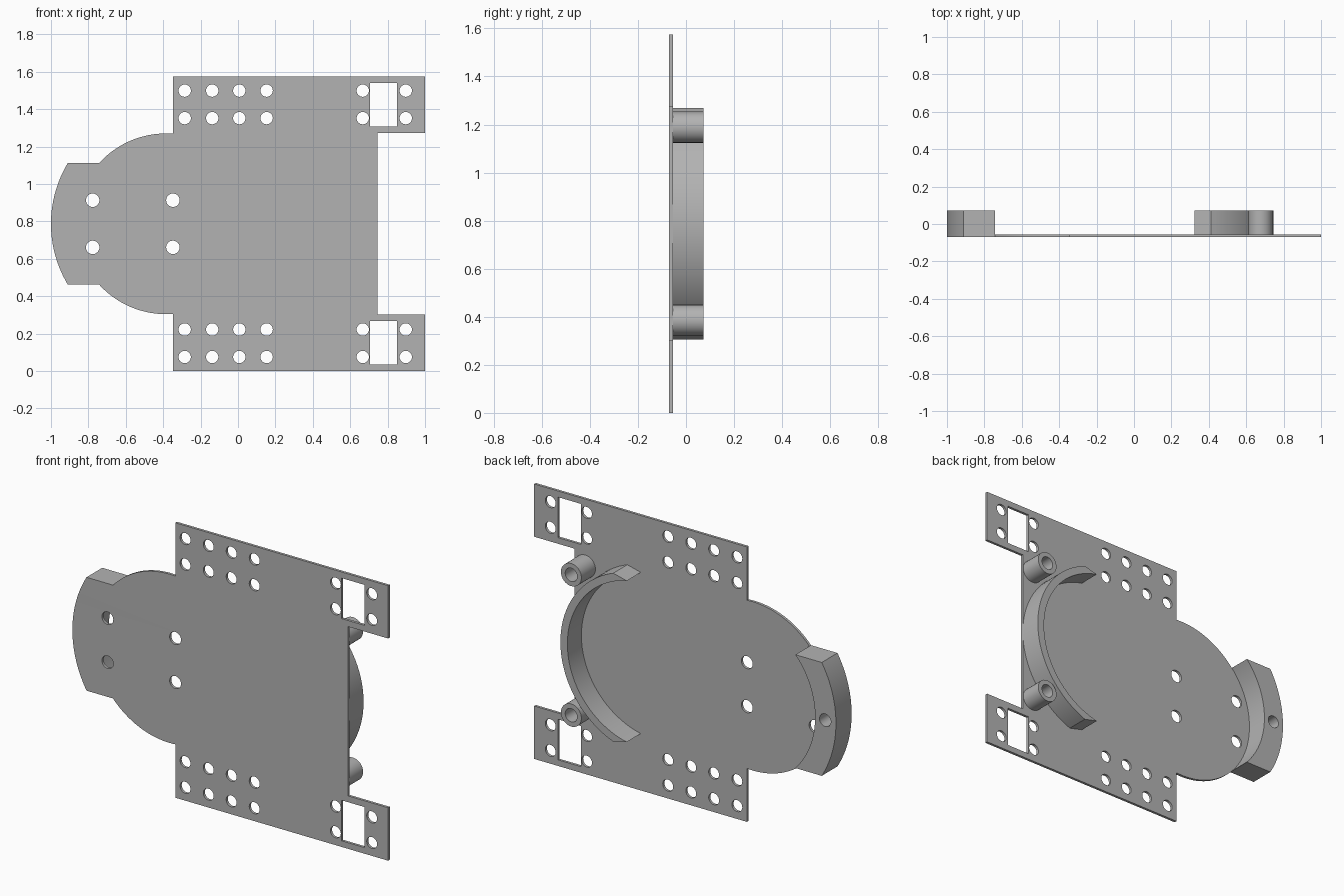
import bpy, bmesh
from math import radians, cos, sin
from mathutils import Matrix

if "Cube" in bpy.data.objects:
    bpy.data.objects.remove(bpy.data.objects["Cube"], do_unlink=True)

grey = bpy.data.materials.new("plain grey")
grey.use_nodes = True
color = (0.45, 0.45, 0.45, 1)
grey.diffuse_color = color
grey.node_tree.nodes["Principled BSDF"].inputs["Base Color"].default_value = color

MID = 0.787                              # height of the symmetry line
FRONT, FACE, BACK = -0.07, -0.055, 0.072  # depth of plate front, plate back, raised parts


def arc(cx, cz, r, start, end, n=48):
    angles = [radians(start + (end - start) * i / n) for i in range(n + 1)]
    return [(cx + r * cos(a), cz + r * sin(a)) for a in angles]


def circle(cx, cz, r, n=32):
    return arc(cx, cz, r, 0, 360, n)[:-1]


def box(x0, x1, z0, z1):
    return [(x0, z0), (x1, z0), (x1, z1), (x0, z1)]


def slab(name, loops, y0, y1):
    """Extrude an outline with holes from depth y0 to y1."""
    curve = bpy.data.curves.new(name + " profile", "CURVE")
    curve.dimensions = "2D"
    curve.fill_mode = "BOTH"
    curve.extrude = (y1 - y0) / 2
    for loop in loops:
        spline = curve.splines.new("POLY")
        spline.points.add(len(loop) - 1)
        for point, (x, z) in zip(spline.points, loop):
            point.co = (x, z, 0, 1)
        spline.use_cyclic_u = True
    helper = bpy.data.objects.new(name + " helper", curve)
    bpy.context.collection.objects.link(helper)
    graph = bpy.context.evaluated_depsgraph_get()
    mesh = bpy.data.meshes.new_from_object(helper.evaluated_get(graph))
    bpy.data.objects.remove(helper, do_unlink=True)
    bpy.data.curves.remove(curve)

    # Stand the profile upright and weld it into a closed solid
    mesh.transform(Matrix.Translation((0, (y0 + y1) / 2, 0)) @ Matrix.Rotation(radians(90), 4, "X"))
    bm = bmesh.new()
    bm.from_mesh(mesh)
    bmesh.ops.remove_doubles(bm, verts=bm.verts, dist=0.0001)
    bmesh.ops.recalc_face_normals(bm, faces=bm.faces)
    bm.to_mesh(mesh)
    bm.free()
    mesh.materials.clear()
    mesh.materials.append(grey)
    obj = bpy.data.objects.new(name, mesh)
    bpy.context.collection.objects.link(obj)
    bpy.ops.object.select_all(action="DESELECT")
    obj.select_set(True)
    bpy.context.view_layer.objects.active = obj
    bpy.ops.object.shade_smooth_by_angle(angle=radians(30))
    return obj


# Base plate outline: body with two tabs, round nose and bumper footprint
def nose(a, b):
    return arc(-0.385, MID, 0.483, a, b)


bumper_edge = arc(-0.368, MID, 0.632, 149.1, 210.9)
outline = [(-0.348, 0), (1, 0), (1, 0.303), (0.745, 0.303),
           (0.745, 1.272), (1, 1.272), (1, 1.574), (-0.348, 1.574)]
outline += nose(85.6, 137.8) + bumper_edge + nose(222.2, 274.4)

# Mounting holes and slots, mirrored above and below the symmetry line
holes = []
for side in (-1, 1):
    for x in (-0.285, -0.138, 0.007, 0.153, 0.667, 0.897):
        for dz in (0.565, 0.712):
            holes.append(circle(x, MID + side * dz, 0.033))
    for x in (-0.777, -0.348):
        holes.append(circle(x, MID + side * 0.126, 0.036))
    holes.append(box(0.705, 0.85, *sorted((MID + side * 0.52, MID + side * 0.752))))
slab("base_plate", [outline] + holes, FRONT, FACE)

# Curved bumper block with a central blind hole
bumper = bumper_edge + nose(222.2, 137.8)
slab("bumper_block", [bumper, circle(-0.932, MID, 0.036)], FACE, BACK)

# C-shaped retaining wall
wall = arc(0.23, MID, 0.515, -69.5, 69.5) + arc(0.23, MID, 0.471, 78.4, -78.4)
slab("curved_wall", [wall], FACE, BACK)

# Hollow posts beside the wall
for label, side in (("lower", -1), ("upper", 1)):
    z = MID + side * 0.402
    slab(label + "_post", [circle(0.677, z, 0.065), circle(0.677, z, 0.038)], FACE, BACK)
